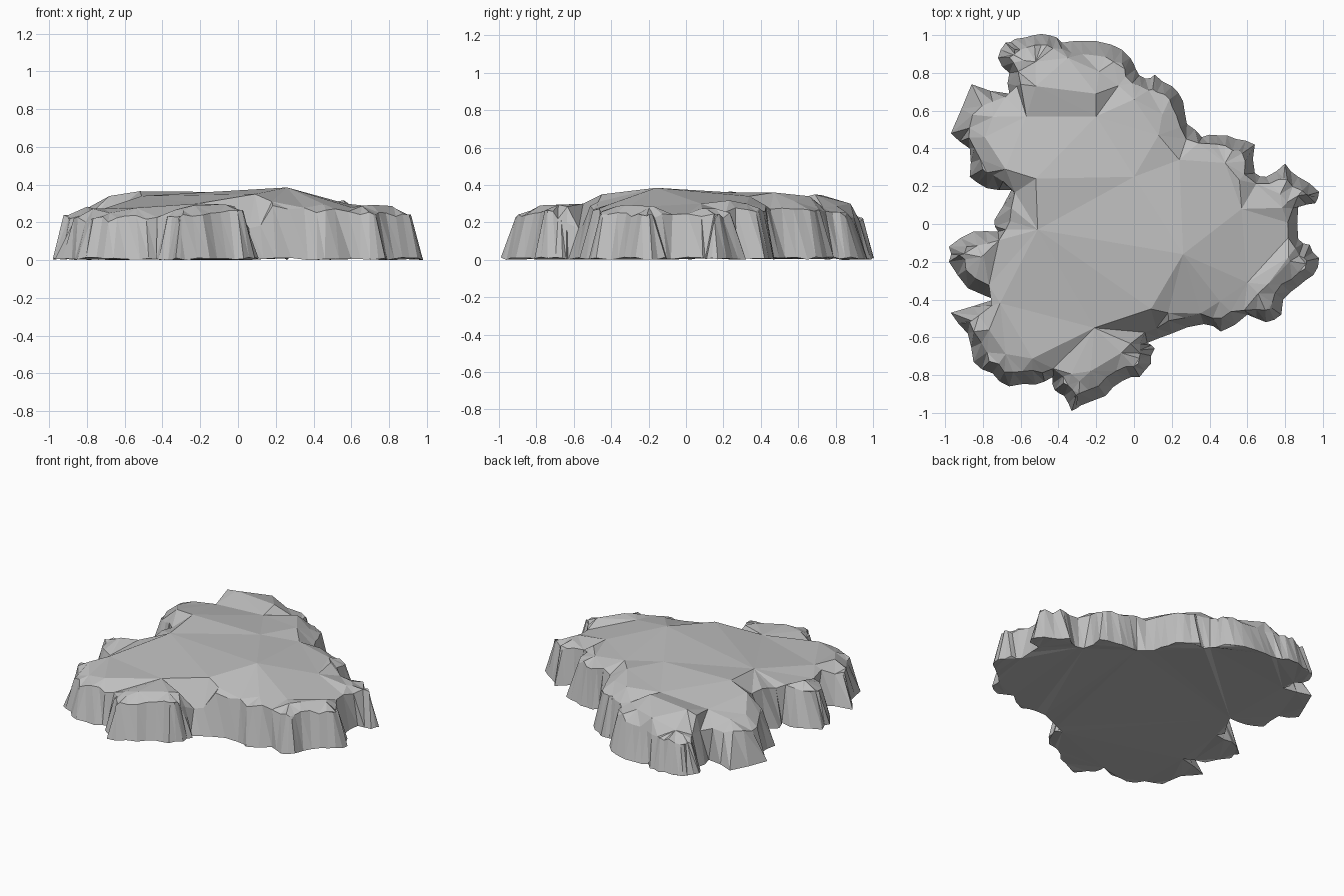
import bpy
import bmesh
import random
from mathutils import Vector
from mathutils.geometry import delaunay_2d_cdt

random.seed(4)

# Remove the default cube only
default_cube = bpy.data.objects.get("Cube")
if default_cube:
    bpy.data.objects.remove(default_cube, do_unlink=True)

# Footprint, clockwise, in hundredths of a unit
FOOTPRINT = [
    (-53, 100), (-45, 100), (-38, 96), (-28, 97), (-12, 95), (-2, 88),
    (1, 82), (6, 77), (11, 79), (20, 73), (26, 65), (28, 53),
    (36, 46), (44, 47), (54, 45), (64, 42), (64, 27), (70, 25),
    (80, 32), (87, 25), (98, 17), (96, 11), (87, 9), (87, -8),
    (93, -11), (98, -18), (95, -27), (87, -33), (79, -40), (78, -48),
    (70, -52), (60, -48), (46, -57), (37, -53), (20, -58), (7, -63),
    (11, -66), (9, -74), (3, -81), (-6, -83), (-15, -91), (-28, -96),
    (-33, -99), (-37, -91), (-42, -88), (-43, -81), (-52, -85), (-66, -86),
    (-75, -79), (-85, -73), (-88, -58), (-97, -47), (-74, -40), (-88, -34),
    (-98, -20), (-98, -12), (-85, -4), (-72, -4), (-74, 2), (-65, 18),
    (-78, 19), (-87, 25), (-87, 40), (-97, 48), (-86, 74), (-66, 69),
    (-66, 80), (-72, 88), (-68, 96), (-63, 98),
]

# Peaks and dips of the plateau: x, y, height, in hundredths
PEAKS = [
    (-60, 74, 33), (-52, 73, 34.5), (-20, 69, 35), (0, 66, 34),
    (-57, 57, 30), (-20, 57, 32), (13, 47, 36), (0, 25, 36), (-52, 24, 36.5),
    (-68, 29, 34), (-79, 46, 28), (-66, 3, 30), (-51, -3, 34),
    (26, -16, 38.5), (-21, -55, 30), (9, -45, 35), (18, -47, 31),
    (57, 8, 30), (60, -31, 28), (24, 34, 34), (-35, 88, 30),
]

# Gully where the front cliff slopes down almost to the ground
GULLY = Vector((0.1, -0.61))


def crinkle(loop, amount):
    """Add a slightly shifted point in the middle of every edge."""
    result = []
    for i, p in enumerate(loop):
        q = loop[(i + 1) % len(loop)]
        side = Vector((q.y - p.y, p.x - q.x)).normalized()
        result += [p, (p + q) / 2 + side * random.uniform(-amount, amount)]
    return result


def smooth(loop, passes):
    """Soften a closed loop by averaging neighbours."""
    for _ in range(passes):
        loop = [(loop[i - 1] + 2 * p + loop[(i + 1) % len(loop)]) / 4
                for i, p in enumerate(loop)]
    return loop


def inset(loop, low, high):
    """Move every point of a clockwise loop inwards by a varying distance."""
    result = []
    for i, p in enumerate(loop):
        run = loop[(i + 1) % len(loop)] - loop[i - 1]
        inward = Vector((run.y, -run.x)).normalized()
        result.append(p + inward * random.uniform(low, high))
    return result


def height(p, top, wobble):
    """Ground falls gently away from the centre and drops into the gully."""
    z = top - 0.13 * p.length + random.uniform(-wobble, wobble)
    return z * min(1, 0.35 + (p - GULLY).length * 5)


# Foot of the cliff, cliff rim and shoulder
foot = crinkle([Vector(p) / 100 for p in FOOTPRINT], 0.012)
rim = inset(smooth(foot, 2), 0.045, 0.07)
shoulder = inset(smooth(foot, 6), 0.11, 0.14)[::4]
rim_heights = [height(p, 0.35, 0.015) for p in rim]

# Plateau points: rim first, then shoulder, then peaks
peaks = [Vector(p) / 100 for p in PEAKS]
shoulder = [p for p in shoulder
            if min((p - q.xy).length for q in peaks) > 0.08]
flat = rim + shoulder + [p.xy for p in peaks]
heights = (rim_heights + [height(p, 0.385, 0.012) for p in shoulder]
           + [p.z for p in peaks])

bm = bmesh.new()
count = len(foot)

# Underside and fluted cliff walls
foot_verts = [bm.verts.new((p.x, p.y, random.uniform(0, 0.015))) for p in foot]
rim_verts = [bm.verts.new((p.x, p.y, z)) for p, z in zip(rim, rim_heights)]
underside = bm.faces.new(foot_verts)
for i in range(count):
    j = (i + 1) % count
    bm.faces.new((foot_verts[i], foot_verts[j], rim_verts[j]))
    bm.faces.new((foot_verts[i], rim_verts[j], rim_verts[i]))

# Faceted plateau
points, _, triangles, sources, _, _ = delaunay_2d_cdt(
    flat, [], [list(range(count))[::-1]], 1, 0.00001)
top_verts = []
for p, source in zip(points, sources):
    if source and min(source) < count:
        top_verts.append(rim_verts[min(source)])
    else:
        z = heights[source[0]] if source else height(p, 0.35, 0)
        top_verts.append(bm.verts.new((p.x, p.y, z)))
for triangle in triangles:
    corners = [top_verts[i] for i in triangle]
    if len(set(corners)) > 2 and not bm.faces.get(corners):
        bm.faces.new(corners)

# Clean up and face outwards
bmesh.ops.triangulate(bm, faces=[underside])
bmesh.ops.delete(bm, geom=[v for v in bm.verts if not v.link_faces],
                 context='VERTS')
bmesh.ops.recalc_face_normals(bm, faces=bm.faces[:])

# Stone material
stone = bpy.data.materials.new("grey stone")
stone.use_nodes = True
colour = (0.52, 0.52, 0.52, 1)
stone.diffuse_color = colour
stone.node_tree.nodes["Principled BSDF"].inputs["Base Color"].default_value = colour

mesh = bpy.data.meshes.new("rock_plateau")
bm.to_mesh(mesh)
bm.free()
mesh.materials.append(stone)
rock = bpy.data.objects.new("rock_plateau", mesh)
bpy.context.collection.objects.link(rock)
